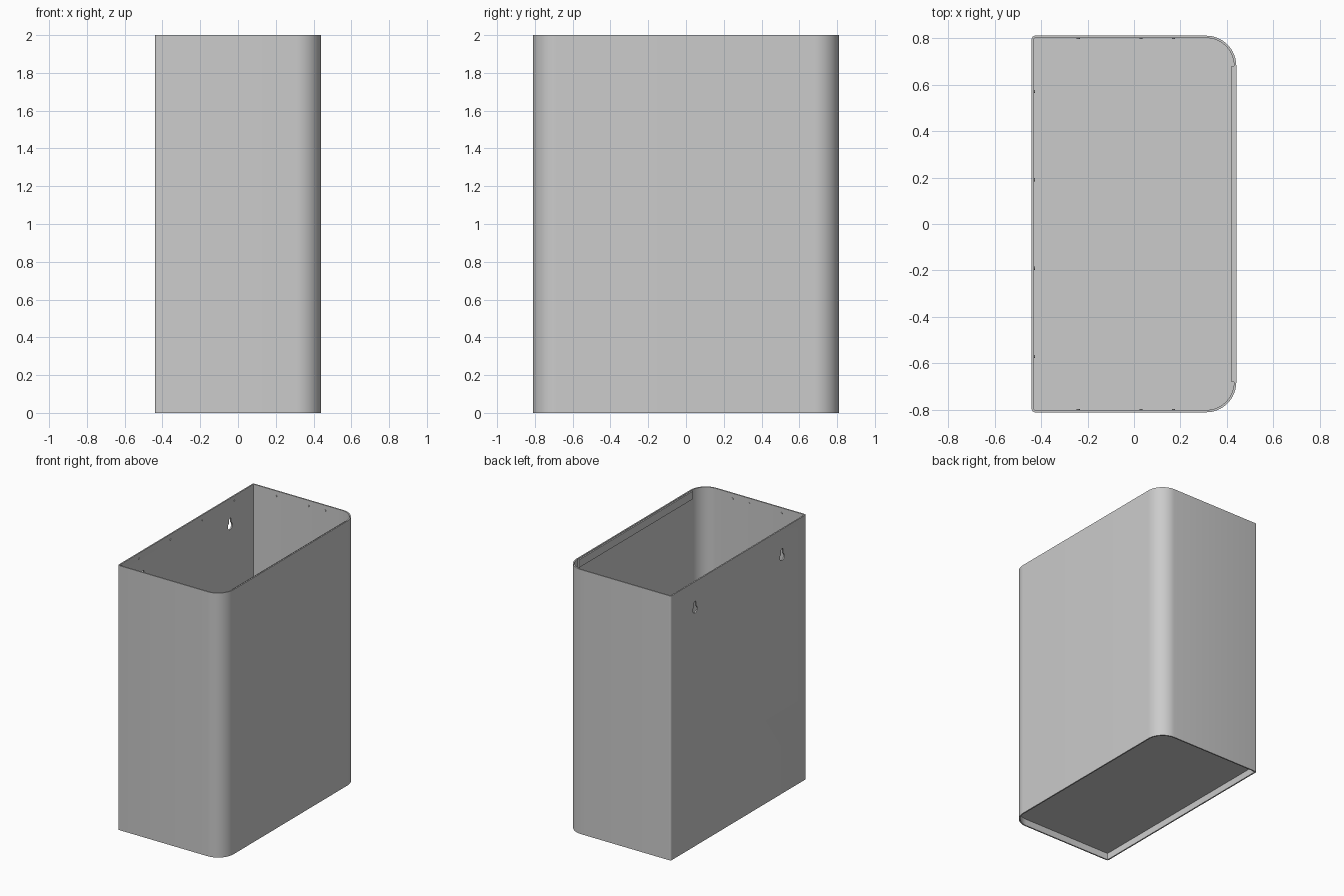
import bpy, bmesh, math
from mathutils import Matrix

if "Cube" in bpy.data.objects:
    bpy.data.objects.remove(bpy.data.objects["Cube"])

HX, HY, H = 0.44, 0.81, 2.0
R, T = 0.13, 0.01


def outline(inset, z):
    """Plan outline: large radii at the front (+x), tight bends at the wall side."""
    x, y = HX - inset, HY - inset
    pts = []
    for sx, sy, r, n, start in ((1, 1, R - inset, 16, 0), (-1, 1, 0.014 - inset, 4, 90),
                                (-1, -1, 0.014 - inset, 4, 180), (1, -1, R - inset, 16, 270)):
        for i in range(n + 1):
            a = math.radians(start + 90 * i / n)
            pts.append((sx * (x - r) + r * math.cos(a), sy * (y - r) + r * math.sin(a), z))
    return pts


def finish(bm, name):
    bmesh.ops.recalc_face_normals(bm, faces=bm.faces)
    me = bpy.data.meshes.new(name)
    bm.to_mesh(me)
    bm.free()
    ob = bpy.data.objects.new(name, me)
    bpy.context.collection.objects.link(ob)
    return ob


def smooth(ob):
    bpy.ops.object.select_all(action='DESELECT')
    ob.select_set(True)
    bpy.context.view_layer.objects.active = ob
    bpy.ops.object.shade_smooth_by_angle(angle=math.radians(30))


def prism(bm, pts, offset):
    face = bm.faces.new([bm.verts.new(p) for p in pts])
    ext = bmesh.ops.extrude_face_region(bm, geom=[face])
    verts = [v for v in ext['geom'] if isinstance(v, bmesh.types.BMVert)]
    bmesh.ops.translate(bm, verts=verts, vec=offset)


# Thin sheet-metal shell, open at top and bottom
bm = bmesh.new()
loops = [[bm.verts.new(p) for p in outline(i, z)]
         for i, z in ((0, 0), (0, H), (T, H), (T, 0))]
n = len(loops[0])
for k in range(4):
    a, b = loops[k], loops[(k + 1) % 4]
    for i in range(n):
        j = (i + 1) % n
        bm.faces.new((a[i], a[j], b[j], b[i]))
shell = finish(bm, "bin_shell")

# Keyhole mounting slots through the wall side
bm = bmesh.new()
rb, rs, rise = 0.027, 0.013, 0.048
a0 = math.acos(rs / rb)
for y in (-0.52, 0.52):
    pts = []
    for i in range(21):
        a = a0 - (math.pi + 2 * a0) * i / 20
        pts.append((-0.5, y + rb * math.cos(a), 1.79 + rb * math.sin(a)))
    for i in range(9):
        a = math.pi * (1 - i / 8)
        pts.append((-0.5, y + rs * math.cos(a), 1.79 + rise + rs * math.sin(a)))
    prism(bm, pts, (0.12, 0, 0))
cutter = finish(bm, "keyhole_cutter")
cutter.hide_render = True
mod = shell.modifiers.new("keyholes", 'BOOLEAN')
mod.operation = 'DIFFERENCE'
mod.solver = 'EXACT'
mod.object = cutter
bpy.context.view_layer.objects.active = shell
bpy.ops.object.modifier_apply(modifier=mod.name)
bpy.data.objects.remove(cutter)
smooth(shell)

# Recessed floor panel
bm = bmesh.new()
prism(bm, outline(T, 0.05), (0, 0, T))
smooth(finish(bm, "floor_panel"))

# Folded hem inside the front rim
bm = bmesh.new()
bmesh.ops.create_cube(bm, size=1, matrix=Matrix.Translation((HX - T - 0.005, 0, 1.965))
                      @ Matrix.Diagonal((0.01, 2 * (HY - R), 0.06, 1)))
finish(bm, "front_hem")

# Tiny studs inside the wall and end panels
bm = bmesh.new()


def stud(x, y, axis):
    bmesh.ops.create_cone(bm, cap_ends=True, segments=10, radius1=0.007, radius2=0.007,
                          depth=0.008, matrix=Matrix.Translation((x, y, 1.96))
                          @ Matrix.Rotation(math.pi / 2, 4, axis))


for y in (-0.57, -0.19, 0.19, 0.57):
    stud(-HX + T, y, 'Y')
for s in (-1, 1):
    for x in (-0.24, 0.03, 0.17):
        stud(x, s * (HY - T), 'X')
smooth(finish(bm, "rim_studs"))
